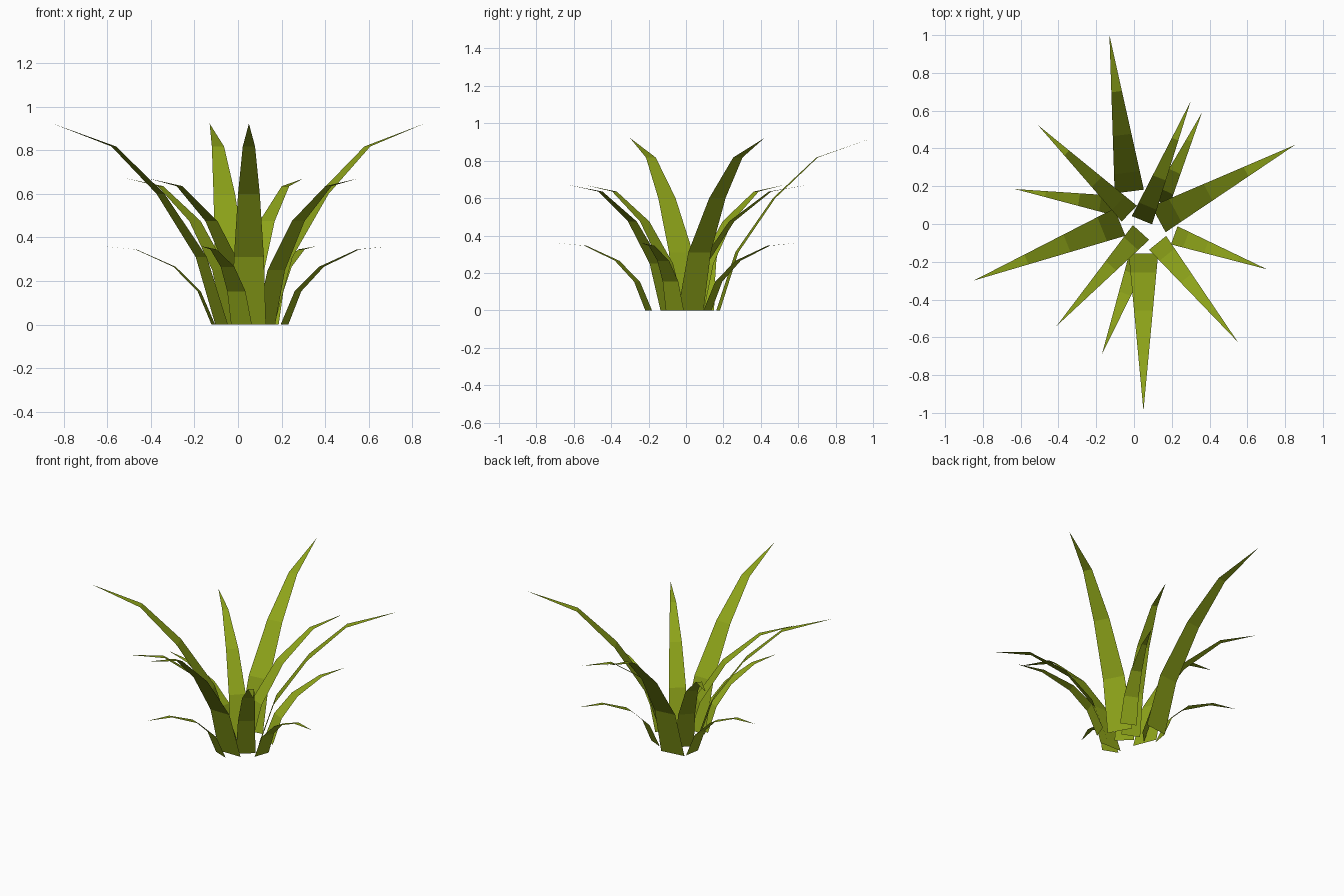
import bpy, math

if "Cube" in bpy.data.objects:
    bpy.data.objects.remove(bpy.data.objects["Cube"])

# Leaf green material
green = bpy.data.materials.new("leaf_green")
green.diffuse_color = (0.27, 0.37, 0.01, 1)
green.use_nodes = True
green.node_tree.nodes["Principled BSDF"].inputs["Base Color"].default_value = green.diffuse_color

# Side profiles: (outward distance, height) from root to tip, plus root half width
TALL = ([(0, 0), (0.10, 0.31), (0.30, 0.60), (0.53, 0.817), (0.83, 0.922)], 0.078)
MEDIUM = ([(0, 0), (0.08, 0.25), (0.24, 0.475), (0.46, 0.635), (0.675, 0.67)], 0.058)
SHORT = ([(0, 0), (0.066, 0.153), (0.18, 0.265), (0.36, 0.345), (0.524, 0.36)], 0.051)


def blade(name, shape, root, tip):
    """Flat tapering leaf strip arching from the root toward the tip (top-view points)."""
    profile, half = shape
    angle = math.atan2(tip[1] - root[1], tip[0] - root[0])
    reach = math.dist(root, tip)
    length = profile[-1][0]
    verts, faces = [], []
    for r, z in profile[:-1]:
        w = half * (1 - r / length)
        d = r * reach / length
        verts += [(d, -w, z), (d, w, z)]
    verts.append((reach, 0, profile[-1][1]))
    for i in range(len(profile) - 2):
        a = 2 * i
        faces.append((a, a + 2, a + 3, a + 1))
    n = len(verts)
    faces.append((n - 3, n - 1, n - 2))
    mesh = bpy.data.meshes.new(name)
    mesh.from_pydata(verts, [], faces)
    mesh.materials.append(green)
    obj = bpy.data.objects.new(name, mesh)
    obj.location = (root[0], root[1], 0)
    obj.rotation_euler = (0, 0, angle)
    bpy.context.collection.objects.link(obj)


# Three rings of four leaves each
rings = {
    "tall_leaf": (TALL, [((0.13, 0.025), (0.855, 0.42)), ((-0.025, 0.172), (-0.13, 1.0)),
                         ((-0.075, 0.01), (-0.85, -0.30)), ((0.05, -0.157), (0.05, -0.99))]),
    "medium_leaf": (MEDIUM, [((0.125, -0.10), (0.55, -0.625)), ((0.042, 0.02), (0.30, 0.65)),
                             ((-0.025, 0.055), (-0.51, 0.525)), ((0.037, -0.045), (-0.41, -0.54))]),
    "short_leaf": (SHORT, [((0.213, -0.06), (0.705, -0.24)), ((0.14, 0.115), (0.36, 0.59)),
                           ((-0.113, 0.10), (-0.63, 0.185)), ((0.016, -0.20), (-0.17, -0.69))]),
}
for name, (shape, spots) in rings.items():
    for i, (root, tip) in enumerate(spots, 1):
        blade(f"{name}_{i}", shape, root, tip)
